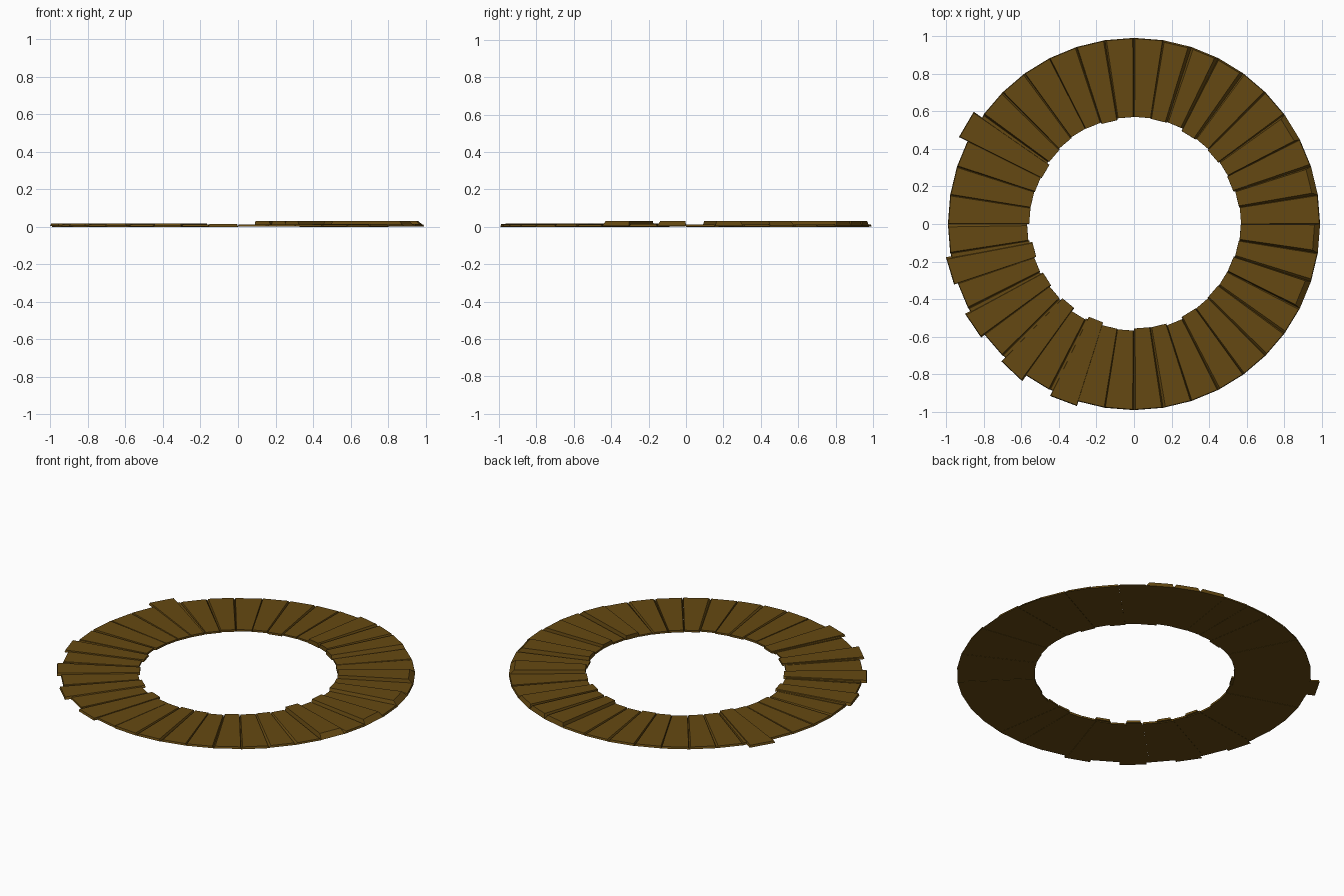
import bpy, bmesh, math, random

if "Cube" in bpy.data.objects:
    bpy.data.objects.remove(bpy.data.objects["Cube"])

random.seed(4)
SEGMENTS = 40
STEP = 360 / SEGMENTS

wood = bpy.data.materials.new("brown_wood")
wood.diffuse_color = (0.13, 0.066, 0.006, 1)
wood.use_nodes = True
wood.node_tree.nodes["Principled BSDF"].inputs["Base Color"].default_value = wood.diffuse_color


def polar(angle, radius, z):
    a = math.radians(angle)
    return (radius * math.cos(a), radius * math.sin(a), z)


def add_plank(name, a0, a1, r_in, outer, z0, z1, side0, side1, end):
    """Tapered wedge plank whose top is inset from its bottom outline."""
    bm = bmesh.new()
    low = [(a0, r_in), (a0, outer[0]), (a1, outer[1]), (a1, r_in)]
    # side insets are in degrees, so the chamfers taper towards the middle
    high = [(a0 + side0, r_in), (a0 + side0, outer[0] - end),
            (a1 - side1, outer[1] - end), (a1 - side1, r_in)]
    b = [bm.verts.new(polar(a, r, z0)) for a, r in low]
    t = [bm.verts.new(polar(a, r, z1)) for a, r in high]
    bm.faces.new(b[::-1])
    bm.faces.new(t)
    for i in range(4):
        j = (i + 1) % 4
        bm.faces.new((b[i], b[j], t[j], t[i]))
    bmesh.ops.recalc_face_normals(bm, faces=bm.faces)
    mesh = bpy.data.meshes.new(name)
    bm.to_mesh(mesh)
    bm.free()
    mesh.materials.append(wood)
    obj = bpy.data.objects.new(name, mesh)
    bpy.context.collection.objects.link(obj)


# Planks lifted on one side of the ring, and skewed ones poking past the rim
raised = {-3, -1, 1, 3, 6, 7, 8}
skewed = {16: (1.043, 1.042), 21: (1.018, 1.012), 23: (1.02, 1.015),
          25: (1.018, 1.028), 27: (1.02, 1.017)}

for n in range(-6, SEGMENTS - 6):
    a0, a1 = n * STEP, (n + 1) * STEP
    r_in = random.uniform(0.555, 0.572)
    outer = (0.992, 0.992)
    z0, z1 = random.choice((0, 0.001, 0.002)), random.uniform(0.011, 0.014)
    s0, s1 = random.uniform(0.1, 0.9), random.uniform(0.1, 0.5)
    end = 0.004
    if n in raised:
        z0, z1 = 0.003, 0.03
        end = 0.03 if n < 5 else 0.01
        s0, s1 = random.uniform(0.3, 1.2), random.uniform(0.2, 0.7)
    if n in skewed:
        # overlapping plank lying just over its neighbours
        outer = skewed[n]
        z0, z1 = 0.004, 0.017
        a0, a1 = a0 + 1.0, a1 + 0.6
        r_in = 0.55
        add_plank("under_plank", n * STEP, (n + 1) * STEP, 0.565,
                  (0.99, 0.99), 0, 0.012, 0.2, 0.2, 0.004)
    add_plank("ring_plank", a0, a1, r_in, outer, z0, z1, s0, s1, end)
